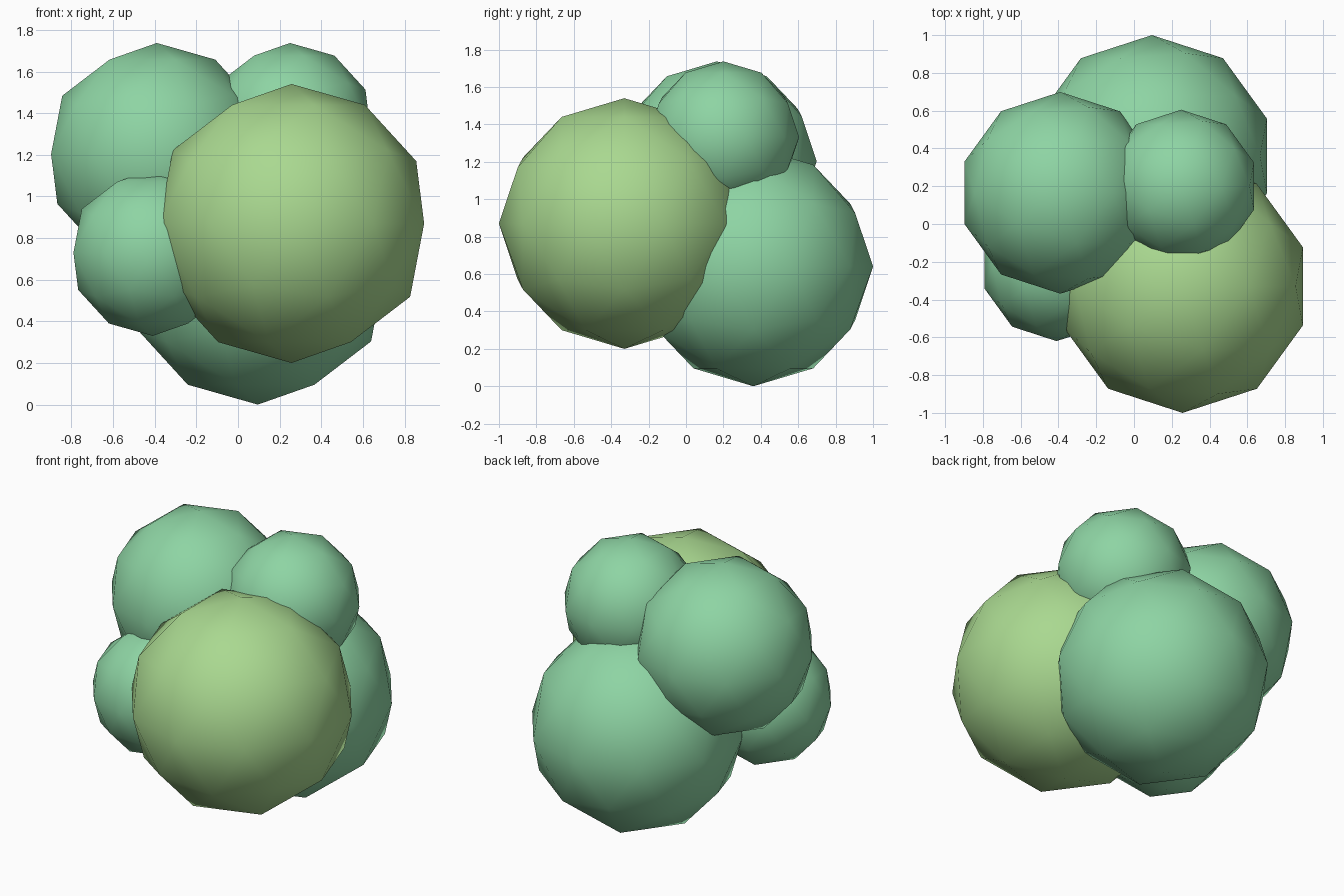
import bpy

if "Cube" in bpy.data.objects:
    bpy.data.objects.remove(bpy.data.objects["Cube"])


def material(name, rgb):
    m = bpy.data.materials.new(name)
    m.diffuse_color = (*rgb, 1.0)
    m.use_nodes = True
    m.node_tree.nodes["Principled BSDF"].inputs["Base Color"].default_value = m.diffuse_color
    return m


mint = material("mint_green", (0.27, 0.66, 0.37))
lime = material("lime_green", (0.40, 0.69, 0.28))


def clump(name, centre, radius, mat):
    """One rounded, smooth-shaded foliage ball made from a coarse icosphere."""
    bpy.ops.mesh.primitive_ico_sphere_add(subdivisions=2, radius=radius, location=centre)
    ob = bpy.context.object
    ob.name = name
    ob.data.materials.append(mat)
    bpy.ops.object.shade_smooth()


# Large front ball in the lighter colour
clump("front_clump", (0.257, -0.33, 0.87), 0.67, lime)
# Four overlapping balls around it
clump("back_clump", (0.095, 0.36, 0.64), 0.64, mint)
clump("upper_left_clump", (-0.39, 0.165, 1.203), 0.534, mint)
clump("upper_right_clump", (0.25, 0.20, 1.332), 0.405, mint)
clump("lower_left_clump", (-0.41, -0.22, 0.73), 0.40, mint)
